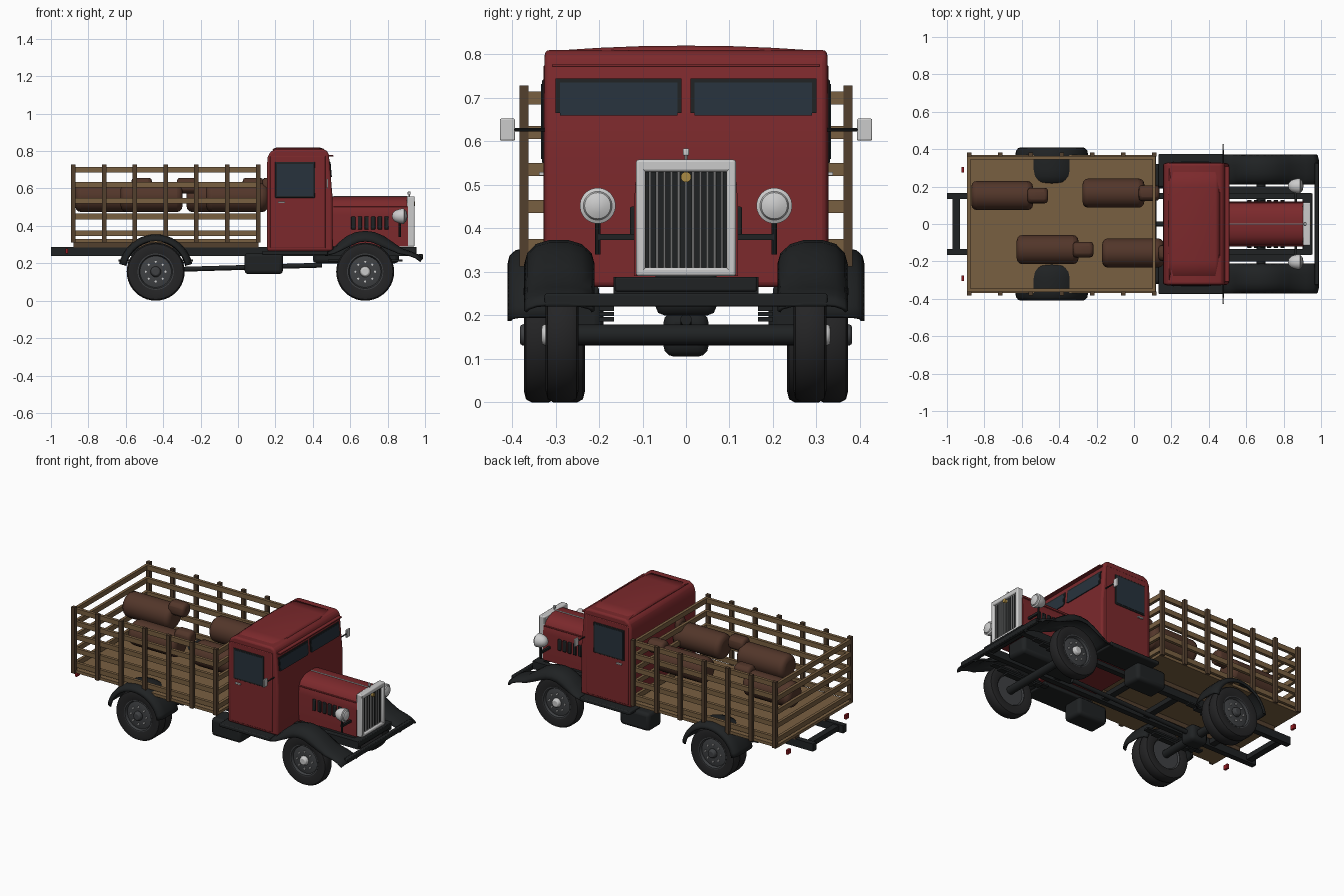
import bpy, bmesh, math
from mathutils import Vector, Matrix


def material(name, r, g, b):
    m = bpy.data.materials.new(name)
    m.diffuse_color = (r, g, b, 1)
    return m


RED = material("red paint", 0.2, 0.022, 0.025)
BLACK = material("black", 0.014, 0.016, 0.017)
RUBBER = material("rubber", 0.018, 0.018, 0.019)
STEEL = material("wheel steel", 0.05, 0.053, 0.057)
CHROME = material("chrome", 0.55, 0.55, 0.55)
GLASS = material("glass", 0.02, 0.032, 0.045)
WOOD = material("wood", 0.19, 0.115, 0.053)
DARKWOOD = material("dark wood", 0.085, 0.05, 0.027)
HIDE = material("brown load", 0.085, 0.037, 0.023)
GOLD = material("gold", 0.4, 0.26, 0.06)
LAMP = material("tail red", 0.3, 0.01, 0.015)


def finish(name, bm, mat, bevel=0, seg=2):
    bmesh.ops.recalc_face_normals(bm, faces=bm.faces)
    me = bpy.data.meshes.new(name)
    bm.to_mesh(me)
    bm.free()
    me.materials.append(mat)
    ob = bpy.data.objects.new(name, me)
    bpy.context.collection.objects.link(ob)
    if bevel:
        b = ob.modifiers.new("bevel", 'BEVEL')
        b.width, b.segments, b.limit_method = bevel, seg, 'ANGLE'
    return ob


def box(name, x, y, z, mat, bevel=0, seg=2):
    """Box from (min, max) ranges."""
    bm = bmesh.new()
    bmesh.ops.create_cube(bm, size=1)
    for v in bm.verts:
        for i, r in enumerate((x, y, z)):
            v.co[i] = (r[0] + r[1]) / 2 + v.co[i] * (r[1] - r[0])
    return finish(name, bm, mat, bevel, seg)


def rod(name, a, b, r, mat, r2=None, n=20, bevel=0, seg=2):
    """Cylinder between two points."""
    a, b = Vector(a), Vector(b)
    d = b - a
    bm = bmesh.new()
    bmesh.ops.create_cone(bm, cap_ends=True, segments=n, radius1=r, radius2=r if r2 is None else r2,
                          depth=d.length, matrix=Matrix.Translation((a + b) / 2)
                          @ d.to_track_quat('Z', 'Y').to_matrix().to_4x4())
    return finish(name, bm, mat, bevel, seg)


def prism(name, pts, axis, lo, hi, mat, bevel=0, seg=3):
    """Extrude an outline: (x, z) along y, or (y, z) along x."""
    bm = bmesh.new()
    put = (lambda p, t: (p[0], t, p[1])) if axis == 'y' else (lambda p, t: (t, p[0], p[1]))
    f = bm.faces.new([bm.verts.new(put(p, lo)) for p in pts])
    r = bmesh.ops.extrude_face_region(bm, geom=[f])
    move = (0, hi - lo, 0) if axis == 'y' else (hi - lo, 0, 0)
    bmesh.ops.translate(bm, vec=move, verts=[g for g in r["geom"] if isinstance(g, bmesh.types.BMVert)])
    return finish(name, bm, mat, bevel, seg)


def lathe(name, pts, centre, side, mat, n=40):
    """Revolve (radius, outward offset) points about the y axis."""
    bm = bmesh.new()
    vs = [bm.verts.new((centre[0] + r, centre[1] + side * o, centre[2])) for r, o in pts]
    es = [bm.edges.new(p) for p in zip(vs, vs[1:])]
    bmesh.ops.spin(bm, geom=vs + es, cent=centre, axis=(0, 1, 0), angle=math.tau, steps=n, use_duplicate=False)
    bmesh.ops.remove_doubles(bm, verts=bm.verts, dist=1e-5)
    return finish(name, bm, mat)


def sweep(name, path, section, side, mat, thick=0.008):
    """Sheet along an (x, z, drop scale) path with a (y, drop) cross-section."""
    bm = bmesh.new()
    rows = []
    for i, (x, z, k) in enumerate(path):
        p, q = path[max(i - 1, 0)], path[min(i + 1, len(path) - 1)]
        t = Vector((q[0] - p[0], q[1] - p[1])).normalized()
        rows.append([bm.verts.new((x + t.y * d * k, side * y, z - t.x * d * k)) for y, d in section])
    for a, b in zip(rows, rows[1:]):
        for j in range(len(a) - 1):
            bm.faces.new((a[j], a[j + 1], b[j + 1], b[j]))
    ob = finish(name, bm, mat)
    if sum(f.normal.z for f in ob.data.polygons) < 0:
        ob.data.flip_normals()
    s = ob.modifiers.new("thickness", 'SOLIDIFY')
    s.thickness, s.offset = thick, -1
    return ob


# Chassis crossmembers, axles and driveshaft
for x in (-0.95, -0.68, -0.2, 0.1, 0.45, 0.93):
    box("crossmember", (x - 0.02, x + 0.02), (-0.15, 0.15), (0.25, 0.28), BLACK)
for x in (-0.44, 0.68):
    rod("axle", (x, -0.3, 0.155), (x, 0.3, 0.155), 0.024, BLACK)
box("differential", (-0.5, -0.38), (-0.052, 0.052), (0.105, 0.208), BLACK, 0.025, 3)
rod("driveshaft", (-0.4, 0, 0.165), (0.45, 0, 0.19), 0.013, BLACK)
box("gearbox", (0.4, 0.86), (-0.07, 0.07), (0.2, 0.32), BLACK, 0.02)
box("front_bumper", (0.965, 0.988), (-0.325, 0.325), (0.22, 0.25), BLACK, 0.004)

TYRE = [(0.095, -0.03), (0.13, -0.0375), (0.148, -0.033), (0.155, -0.02), (0.155, 0.02),
        (0.148, 0.033), (0.13, 0.0375), (0.095, 0.03), (0.092, 0), (0.095, -0.03)]
RIM = [(0, -0.02), (0.088, -0.02), (0.097, -0.03), (0.097, 0.031), (0.09, 0.031), (0.084, 0.016),
       (0.06, 0.022), (0.035, 0.022), (0, 0.022)]
FENDER = [(0.21, 0.055), (0.217, 0.03), (0.24, 0.009), (0.27, 0), (0.315, 0), (0.345, 0.009),
          (0.365, 0.03), (0.372, 0.055)]
REAR_FENDER = [(0.21, 0.035), (0.225, 0.015), (0.255, 0.003), (0.29, 0), (0.36, 0), (0.392, 0.005),
               (0.406, 0.018), (0.41, 0.035)]
FRONT_PATH = [(0.46, 0.255, 0.2), (0.5, 0.272, 0.4), (0.54, 0.312, 0.8), (0.58, 0.345, 1),
              (0.63, 0.367, 1), (0.68, 0.373, 1), (0.73, 0.367, 1), (0.78, 0.346, 1), (0.83, 0.312, 0.8),
              (0.875, 0.28, 0.55), (0.92, 0.265, 0.4), (0.96, 0.25, 0.4), (0.99, 0.228, 0.4)]
REAR_PATH = [(-0.44 - 0.2 * math.cos(a), 0.155 + 0.2 * math.sin(a), 1)
             for a in [math.radians(12 + 156 * i / 20) for i in range(21)]]

for s in (-1, 1):
    def yr(a, b):
        return tuple(sorted((s * a, s * b)))

    box("chassis_rail", (-1, 0.95), yr(0.133, 0.167), (0.24, 0.288), BLACK)
    # Wheels: single in front, double at the rear
    for x, y in ((0.68, 0.285), (-0.44, 0.27), (-0.44, 0.335)):
        lathe("tyre", TYRE, (x, s * y, 0.155), s, RUBBER)
        lathe("rim", RIM, (x, s * y, 0.155), s, STEEL)
    for x, y in ((0.68, 0.307), (-0.44, 0.357)):
        hub = CHROME if x > 0 else STEEL
        rod("hub", (x, s * y, 0.155), (x, s * (y + 0.025), 0.155), 0.03, hub, 0.022, bevel=0.005)
        for i in range(8):
            a = math.tau * i / 8
            px, pz = x + 0.053 * math.cos(a), 0.155 + 0.053 * math.sin(a)
            rod("wheel_bolt", (px, s * y, pz), (px, s * (y + 0.008), pz), 0.006, CHROME, n=8)
    # Leaf springs
    for x in (-0.44, 0.68):
        for i in range(3):
            h = 0.2 - 0.05 * i
            box("leaf_spring", (x - h, x + h), yr(0.165, 0.2), (0.21 - i * 0.012, 0.22 - i * 0.012), BLACK)
    # Fenders, running board and side tank
    sweep("front_fender", FRONT_PATH, FENDER, s, BLACK)
    sweep("rear_fender", REAR_PATH, REAR_FENDER, s, BLACK)
    box("running_board", (0.13, 0.48), yr(0.2, 0.374), (0.243, 0.266), BLACK, 0.006)
    box("side_tank", (0.035, 0.24), yr(0.19, 0.32), (0.142, 0.255), BLACK, 0.02, 3)
    # Door, side window and handle
    box("door", (0.172, 0.468), yr(0.32, 0.328), (0.28, 0.775), RED, 0.004)
    box("window_frame", (0.198, 0.412), yr(0.32, 0.331), (0.55, 0.742), BLACK, 0.003)
    box("side_window", (0.208, 0.402), yr(0.32, 0.333), (0.56, 0.732), GLASS)
    box("door_handle", (0.215, 0.25), yr(0.325, 0.338), (0.522, 0.53), CHROME)
    # Split windscreen, leaning back a little
    prism("windscreen_frame", [(0.48, 0.665), (0.4995, 0.665), (0.493, 0.745), (0.48, 0.745)],
          'y', s * 0.01, s * 0.3, BLACK)
    prism("windscreen", [(0.48, 0.66), (0.502, 0.66), (0.4955, 0.735), (0.48, 0.735)],
          'y', s * 0.02, s * 0.29, GLASS)
    # Mirrors
    rod("mirror_arm", (0.478, s * 0.31, 0.627), (0.478, s * 0.41, 0.627), 0.004, BLACK, n=8)
    box("mirror", (0.472, 0.482), yr(0.393, 0.428), (0.602, 0.652), CHROME, 0.003)
    # Headlights
    prof = [(0, -0.045), (0.018, -0.04), (0.031, -0.026), (0.038, -0.005), (0.041, 0.012),
            (0.041, 0.02), (0.033, 0.024), (0.03, 0.03), (0.016, 0.036), (0, 0.038)]
    lamp = lathe("headlight", prof, (0, 0, 0), 1, CHROME)
    lamp.rotation_euler = (0, 0, -math.pi / 2)
    lamp.location = (0.868, s * 0.203, 0.452)
    rod("headlight_post", (0.865, s * 0.203, 0.34), (0.865, s * 0.203, 0.42), 0.006, BLACK, n=10)
    box("headlight_bracket", (0.858, 0.872), yr(0.11, 0.205), (0.373, 0.387), BLACK)
    # Hood louvres and hinge
    for i in range(6):
        x = 0.605 + i * 0.0355
        box("hood_louvre", (x, x + 0.023), yr(0.115, 0.129), (0.38, 0.45), BLACK, 0.004)
    rod("hood_side_hinge", (0.51, s * 0.114, 0.503), (0.905, s * 0.114, 0.503), 0.004, RED, n=8)
    # Tail lamps
    box("tail_lamp", (-0.922, -0.908), yr(0.275, 0.305), (0.252, 0.28), LAMP)
    # Bed sides
    for z in (0.36, 0.45, 0.535, 0.62, 0.7):
        box("side_slat", (-0.89, 0.115), yr(0.345, 0.364), (z - 0.015, z + 0.015), WOOD)
    for i in range(7):
        x = -0.88 + i * 0.1645
        box("side_stake", (x - 0.012, x + 0.012), yr(0.362, 0.383), (0.312, 0.728), DARKWOOD)

# Cab with crowned roof and visor
prism("cab", [(0.155, 0.265), (0.155, 0.72), (0.158, 0.765), (0.172, 0.795), (0.2, 0.81), (0.455, 0.81),
              (0.476, 0.802), (0.486, 0.78), (0.505, 0.56), (0.507, 0.265)], 'y', -0.325, 0.325, RED, 0.012)
sweep("roof_panel", [(0.185, 0.811, 0.7), (0.21, 0.82, 1), (0.435, 0.82, 1), (0.46, 0.811, 0.7)],
      [(-0.31, 0.012), (-0.2, 0.005), (-0.1, 0.001), (0, 0), (0.1, 0.001), (0.2, 0.005), (0.31, 0.012)], 1, RED)
box("windscreen_visor", (0.475, 0.51), (-0.308, 0.308), (0.771, 0.778), RED, 0.002)

# Hood, radiator grille and ornament
half = [(0.12, 0.29), (0.12, 0.46), (0.116, 0.5), (0.1, 0.53), (0.07, 0.548), (0.035, 0.556)]
prism("hood", half + [(-y, z) for y, z in reversed(half)], 'x', 0.5, 0.91, RED)
rod("hood_centre_hinge", (0.51, 0, 0.557), (0.905, 0, 0.557), 0.004, CHROME, n=8)
box("grille_core", (0.9, 0.928), (-0.096, 0.096), (0.305, 0.535), BLACK)
for s in (-1, 1):
    box("grille_side", (0.903, 0.944), tuple(sorted((s * 0.093, s * 0.115))), (0.29, 0.558), CHROME, 0.006)
box("grille_top", (0.903, 0.944), (-0.112, 0.112), (0.53, 0.558), CHROME, 0.006)
box("grille_bottom", (0.903, 0.944), (-0.112, 0.112), (0.29, 0.31), CHROME, 0.006)
for i in range(11):
    y = (i - 5) * 0.0165
    rod("grille_bar", (0.932, y, 0.308), (0.932, y, 0.532), 0.0025, CHROME, n=8)
rod("grille_badge", (0.93, 0, 0.518), (0.946, 0, 0.518), 0.012, GOLD)
rod("cap_stem", (0.915, 0, 0.55), (0.915, 0, 0.575), 0.004, CHROME, n=10)
box("cap_ornament", (0.907, 0.923), (-0.007, 0.007), (0.567, 0.584), CHROME, 0.003)
box("front_apron", (0.9, 0.955), (-0.163, 0.163), (0.255, 0.288), BLACK, 0.004)

# Load bed floor and end racks
box("bed_floor", (-0.893, 0.118), (-0.368, 0.368), (0.312, 0.33), WOOD)
for y in (-0.15, 0.15):
    box("bed_sill", (-0.88, 0.11), (y - 0.02, y + 0.02), (0.285, 0.314), DARKWOOD)
for x in (-0.883, 0.107):
    for z in (0.36, 0.45, 0.535, 0.62, 0.7):
        box("end_slat", (x - 0.009, x + 0.009), (-0.365, 0.365), (z - 0.015, z + 0.015), WOOD)

# Rounded brown load with a smaller knob at the front end
for x, y in ((-0.87, 0.152), (-0.275, 0.165), (-0.627, -0.137), (-0.17, -0.155)):
    rod("load_body", (x, y, 0.552), (x + 0.33, y, 0.552), 0.078, HIDE, n=16, bevel=0.03, seg=3)
    rod("load_head", (x + 0.3, y, 0.615), (x + 0.41, y, 0.615), 0.045, HIDE, n=12, bevel=0.02, seg=3)

# Smooth shading with sharp edges kept
bpy.ops.object.select_all(action='SELECT')
bpy.context.view_layer.objects.active = bpy.context.selected_objects[0]
bpy.ops.object.shade_smooth_by_angle(angle=math.radians(35))
